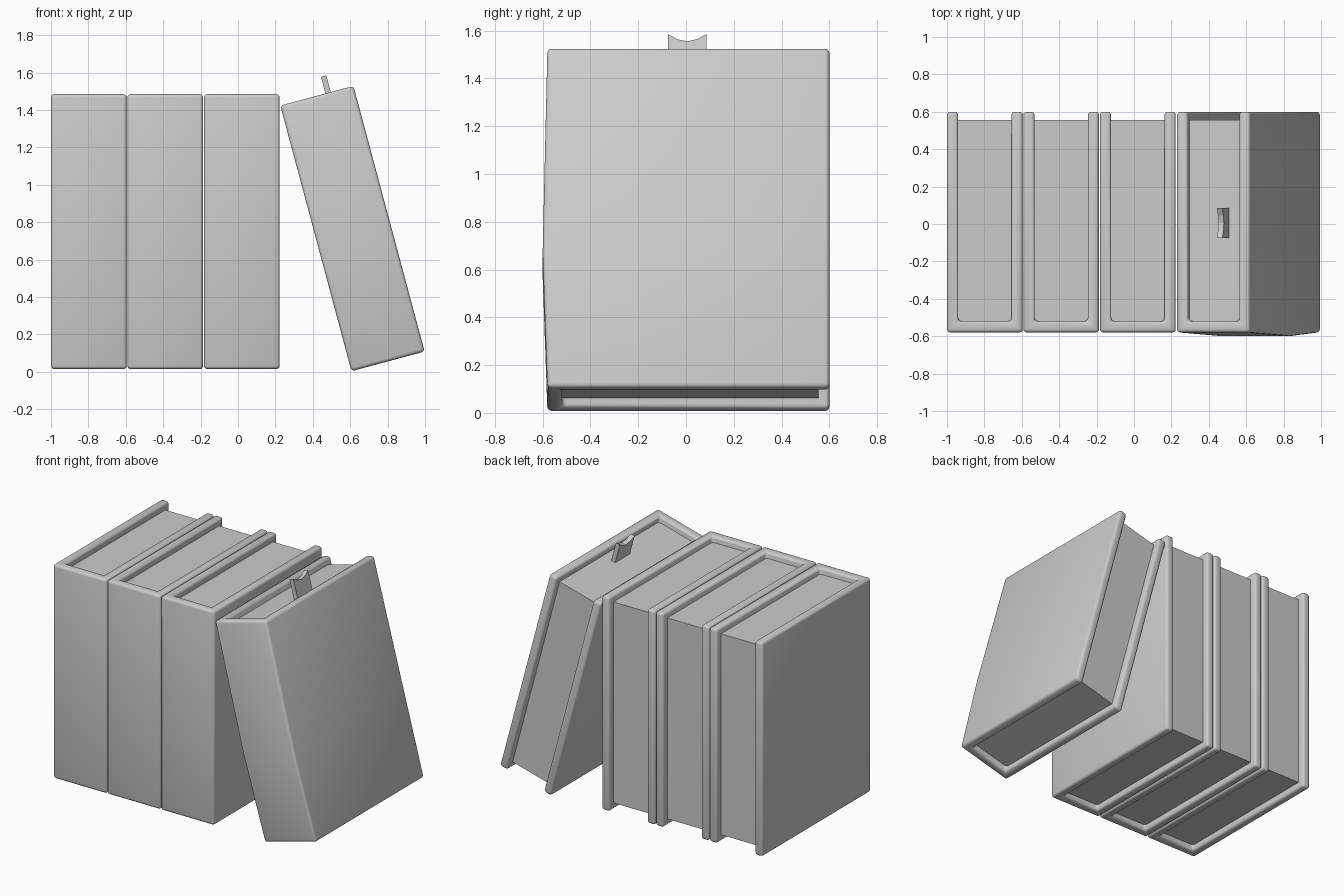
import bpy
import bmesh
from math import radians
from mathutils import Matrix

cube = bpy.data.objects.get("Cube")
if cube:
    bpy.data.objects.remove(cube, do_unlink=True)

# Single plain grey for everything
grey = bpy.data.materials.new("plain_grey")
grey.use_nodes = True
COLOUR = (0.6, 0.6, 0.6, 1)
grey.diffuse_color = COLOUR
grey.node_tree.nodes["Principled BSDF"].inputs["Base Color"].default_value = COLOUR

WIDTH, HEIGHT, BOARD, RECESS = 0.405, 1.47, 0.06, 0.045
FRONT, BACK = -0.58, 0.60


def finish(name, bm, matrix, smooth):
    bmesh.ops.recalc_face_normals(bm, faces=bm.faces)
    for f in bm.faces:
        f.smooth = smooth
    mesh = bpy.data.meshes.new(name)
    bm.to_mesh(mesh)
    bm.free()
    mesh.materials.append(grey)
    obj = bpy.data.objects.new(name, mesh)
    bpy.context.collection.objects.link(obj)
    obj.matrix_world = matrix
    return obj


def loft(rows):
    """Closed solid through matching rings of points."""
    bm = bmesh.new()
    rings = [[bm.verts.new(p) for p in row] for row in rows]
    for a, b in zip(rings, rings[1:]):
        for i in range(len(a)):
            j = (i + 1) % len(a)
            bm.faces.new((a[i], a[j], b[j], b[i]))
    bm.faces.new(rings[0])
    bm.faces.new(rings[-1])
    return bm


def add_cover(name, matrix, bulge):
    # U-shaped wrap of two boards and a spine, open at the back
    w, t = WIDTH / 2, BOARD
    rows = []
    for z, push in ((-HEIGHT / 2, 0), (-0.15, bulge), (HEIGHT / 2, 0)):
        f = FRONT - push
        outline = [(-w, f), (w, f), (w, BACK), (w - t, BACK),
                   (w - t, FRONT + t), (t - w, FRONT + t), (t - w, BACK), (-w, BACK)]
        rows.append([(x, y, z) for x, y in outline])
    if not bulge:
        del rows[1]
    cover = finish(name, loft(rows), matrix, True)
    bevel = cover.modifiers.new("rounded_edges", "BEVEL")
    bevel.width = 0.018
    bevel.segments = 3
    bevel.limit_method = "ANGLE"
    bevel.angle_limit = radians(40)


def add_pages(name, matrix):
    # Block set back from the cover on its three open sides
    size = (WIDTH - 2 * BOARD + 0.01, BACK - FRONT - BOARD - RECESS + 0.01, HEIGHT - 2 * RECESS)
    middle = (0, (FRONT + BOARD + BACK - RECESS - 0.01) / 2, 0)
    bm = bmesh.new()
    bmesh.ops.create_cube(bm, size=1, matrix=Matrix.Translation(middle) @ Matrix.Diagonal((*size, 1)))
    finish(name, bm, matrix, False)


def add_book(name, matrix, bulge=0):
    add_cover(name + "_cover", matrix, bulge)
    add_pages(name + "_pages", matrix)


# Three upright books
for i, x in enumerate((-0.7975, -0.389, 0.0205)):
    add_book(f"upright_book_{i + 1}", Matrix.Translation((x, 0, 0.75)))

# Leaning book
lean = Matrix.Translation((0.612, 0, 0.766)) @ Matrix.Rotation(radians(-15), 4, "Y")
add_book("leaning_book", lean, 0.02)

# Notched bookmark in the leaning book
tab = [(-0.075, 0.66), (0.085, 0.66), (0.085, 0.827), (0.045, 0.805),
       (0.005, 0.796), (-0.035, 0.805), (-0.075, 0.827)]
finish("bookmark", loft([[(x, y, z) for y, z in tab] for x in (0.047, 0.077)]), lean, False)
